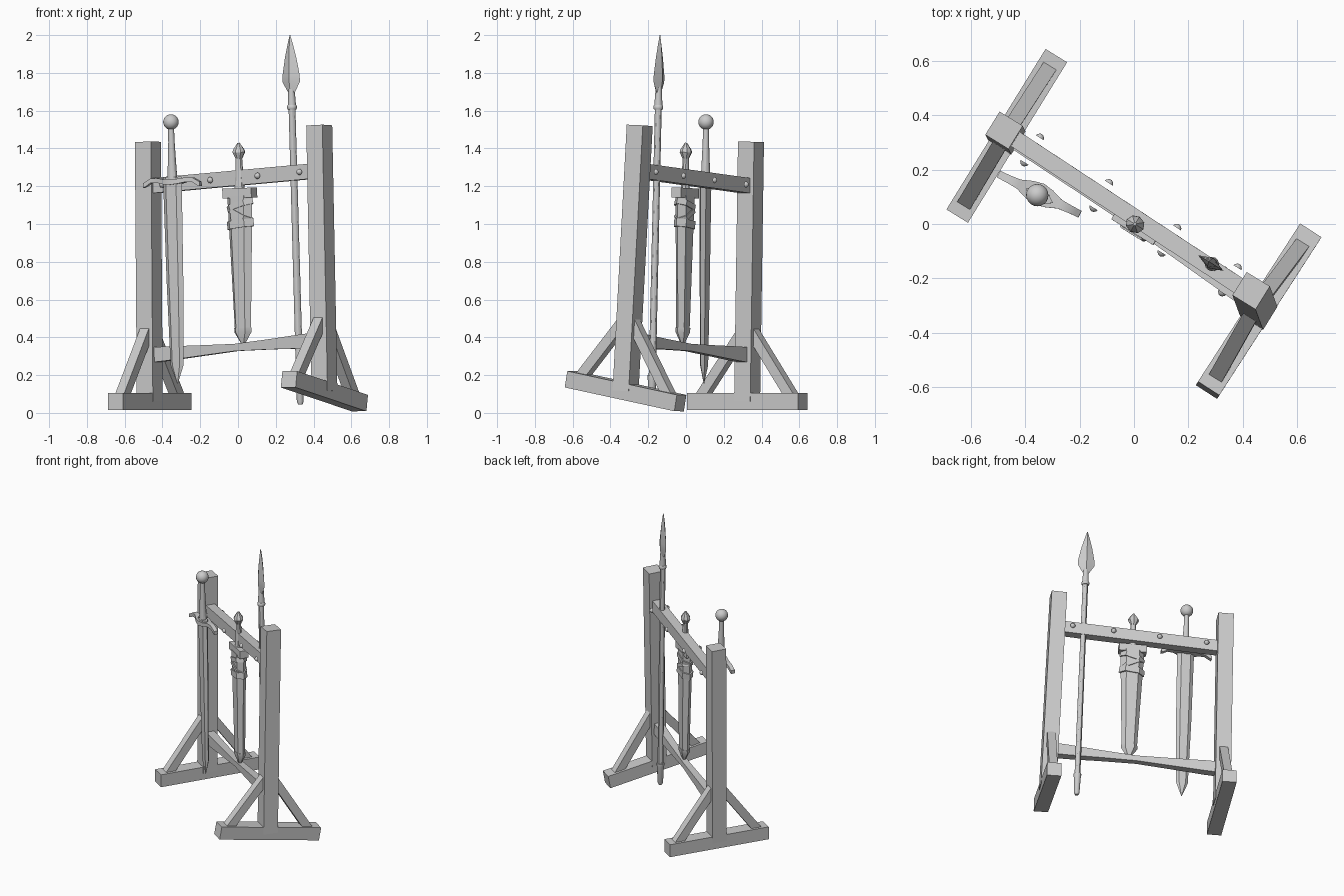
import bpy, bmesh, math
from mathutils import Vector as V

if "Cube" in bpy.data.objects:
    bpy.data.objects.remove(bpy.data.objects["Cube"])

grey = bpy.data.materials.new("plain grey")
grey.diffuse_color = (0.6, 0.6, 0.6, 1)
grey.use_nodes = True
grey.node_tree.nodes["Principled BSDF"].inputs["Base Color"].default_value = grey.diffuse_color

SQUARE = [(-1, -1), (1, -1), (1, 1), (-1, 1)]
BLADE = [(-1, 0), (-.55, -1), (.55, -1), (1, 0), (.55, 1), (-.55, 1)]
DIAMOND = [(-1, 0), (0, -1), (1, 0), (0, 1)]


def ngon(n):
    return [(math.cos(2 * math.pi * i / n), math.sin(2 * math.pi * i / n)) for i in range(n)]


def loft(name, p0, p1, shape, sections, side=(1, 0, 0), bevel=0.0):
    """Skin a shape from p0 to p1. Section: (t, half width, half depth[, offset])."""
    p0, p1 = V(p0), V(p1)
    d = (p1 - p0).normalized()
    x = V(side)
    x = (x - d * x.dot(d)).normalized()
    y = d.cross(x)
    bm = bmesh.new()
    rings = []
    for t, a, b, *off in sections:
        c = p0.lerp(p1, t) + y * (off[0] if off else 0)
        rings.append([bm.verts.new(c + x * u * a + y * v * b) for u, v in shape])
    n = len(shape)
    for r, s in zip(rings, rings[1:]):
        for i in range(n):
            bm.faces.new((r[i], r[(i + 1) % n], s[(i + 1) % n], s[i]))
    bm.faces.new(rings[0][::-1])
    bm.faces.new(rings[-1])
    if bevel:
        sharp = [e for e in bm.edges if e.calc_face_angle(0) > 0.6]
        bmesh.ops.bevel(bm, geom=sharp, offset=bevel, segments=2, profile=0.5, affect='EDGES')
    bmesh.ops.recalc_face_normals(bm, faces=bm.faces)
    me = bpy.data.meshes.new(name)
    bm.to_mesh(me)
    bm.free()
    ob = bpy.data.objects.new(name, me)
    bpy.context.collection.objects.link(ob)
    me.materials.append(grey)
    return ob


def bar(name, p0, p1, w, h, side, bevel=0.012):
    return loft(name, p0, p1, SQUARE, [(0, w / 2, h / 2), (1, w / 2, h / 2)], side, bevel)


ALONG = V((0.851, -0.526, 0))    # direction of the rack
ACROSS = V((0.526, 0.851, 0))    # direction of the feet

# Two end frames: foot, post and a pair of braces
frames = {
    "left": ((-0.649, 0.029, 0.06), (-0.285, 0.618, 0.06), (-0.477, 0.344, 1.435)),
    "right": ((0.27, -0.61, 0.178), (0.645, -0.03, 0.052), (0.43, -0.245, 1.522)),
}
for tag, (a, b, top) in frames.items():
    a, b, top = V(a), V(b), V(top)
    mid, fd = (a + b) / 2, (b - a).normalized()
    bar(tag + "_foot", a, b, 0.093, 0.088, ALONG)
    bar(tag + "_post", mid, top, 0.1, 0.1, ALONG, 0.014)
    up = (top - mid).normalized()
    for s, end in ((-1, "front"), (1, "back")):
        bar(f"{tag}_{end}_brace", mid + fd * s * 0.285 + V((0, 0, 0.02)),
            mid + up * 0.40 + fd * s * 0.005, 0.055, 0.055, ALONG, 0.006)

# Top beam with domed bolts on both faces
B0, B1 = V((-0.475, 0.338, 1.20)), V((0.435, -0.26, 1.283))
bar("top_beam", B0, B1, 0.062, 0.08, ACROSS, 0.006)
for i, bx in enumerate((-0.374, -0.12, 0.13, 0.352)):
    c = B0.lerp(B1, (bx - B0.x) / (B1.x - B0.x))
    for s, end in ((-1, "front"), (1, "back")):
        loft(f"{end}_bolt_{i}", c + ACROSS * s * 0.053, c + ACROSS * s * 0.068, ngon(12),
             [(0, .017, .017), (.45, .0145, .0145), (.85, .008, .008), (1, .003, .003)], ALONG)

# Waisted lower rail
loft("lower_rail", (-0.468, 0.325, 0.305), (0.452, -0.305, 0.388), SQUARE,
     [(0, .03, .04), (.1, .028, .038), (.3, .024, .028), (.5, .021, .019),
      (.7, .024, .027), (.9, .028, .038), (1, .03, .04)], ACROSS)

# Long sword: pommel, grip, drooping guard, blade
S0, S1 = V((-0.355, 0.106, 1.54)), V((-0.32, 0.095, 0.155))
SW = V((0.88, -0.46, 0))
bpy.ops.mesh.primitive_uv_sphere_add(segments=20, ring_count=12, radius=0.041, location=S0)
bpy.context.object.name = "sword_pommel"
bpy.context.object.data.materials.append(grey)
loft("sword_grip", S0, S0.lerp(S1, .225), ngon(12),
     [(0, .015, .015), (.35, .017, .017), (1, .027, .025)], SW)
loft("sword_guard", (-0.497, 0.183, 1.203), (-0.198, 0.036, 1.212), SQUARE,
     [(0, .014, .012, 0), (.05, .014, .013, .008), (.13, .015, .012, .024), (.25, .018, .012, .025),
      (.38, .034, .013, .017), (.5, .042, .016, .016), (.62, .034, .013, .017),
      (.75, .018, .012, .025), (.87, .015, .012, .024), (.95, .014, .013, .008),
      (1, .014, .012, 0)], (0.46, 0.88, 0), 0.004)
loft("sword_blade", S0.lerp(S1, .21), S1, BLADE,
     [(0, .056, .019), (.5, .05, .016), (.91, .039, .013), (1, .002, .001)], SW)

# Short sword in its sheath: pommel, grip, throat, body, tip
D0, D1 = V((0.003, 0.0, 1.43)), V((0.028, -0.018, 0.36))


def dagger(z):
    return D0.lerp(D1, (D0.z - z) / (D0.z - D1.z))


loft("dagger_pommel", dagger(1.345), D0, ngon(8),
     [(0, .017, .017), (.4, .036, .032), (.55, .033, .030), (1, .006, .006)], ALONG)
loft("dagger_grip", dagger(1.18), dagger(1.36), ngon(10),
     [(0, .029, .025), (.35, .023, .02), (1, .017, .016)], ALONG)
bar("sheath_throat", dagger(1.138), dagger(1.19), 0.18, 0.06, ALONG, 0.008)
loft("sheath_body", dagger(1.15), dagger(0.44), BLADE,
     [(0, .078, .033), (1, .05, .025)], ALONG)
loft("sheath_tip", dagger(0.45), D1, BLADE,
     [(0, .054, .028), (.25, .053, .027), (1, .008, .006)], ALONG)

# Leather wraps round the sheath, tilted alternately
dn = (D1 - D0).normalized()
for i, (z, h, tilt) in enumerate(((1.10, .03, .28), (1.052, .026, -.5), (1.0, .042, .1))):
    ax = (dn + ALONG * tilt).normalized()
    loft(f"sheath_wrap_{i}", dagger(z) - ax * h / 2, dagger(z) + ax * h / 2, BLADE,
         [(0, .083, .038), (1, .083, .038)], ALONG, 0.003)

# Spear: shaft, ferrule, collar, socket and leaf head
P0, P1 = V((0.33, -0.182, 0.045)), V((0.275, -0.138, 2.0))


def spear(z):
    return P0.lerp(P1, (z - P0.z) / (P1.z - P0.z))


loft("spear_shaft", spear(0.1), spear(1.63), ngon(12), [(0, .019, .019), (1, .018, .018)])
loft("spear_ferrule", P0, spear(0.2), ngon(12),
     [(0, .012, .012), (.1, .018, .018), (.8, .022, .022), (.88, .025, .025), (1, .025, .025)])
loft("spear_collar", spear(1.605), spear(1.63), ngon(12),
     [(0, .022, .022), (.3, .026, .026), (.7, .026, .026), (1, .022, .022)])
loft("spear_socket", spear(1.62), spear(1.76), ngon(12), [(0, .022, .022), (1, .014, .014)])
loft("spear_head", spear(1.69), P1, DIAMOND,
     [(0, .017, .014), (.2, .054, .021), (.32, .053, .021), (.62, .035, .016),
      (.85, .016, .009), (1, .002, .002)], ALONG)

# Smooth shading with sharp edges kept
for ob in bpy.context.scene.objects:
    ob.select_set(True)
    bpy.context.view_layer.objects.active = ob
bpy.ops.object.shade_smooth_by_angle(angle=math.radians(30))
